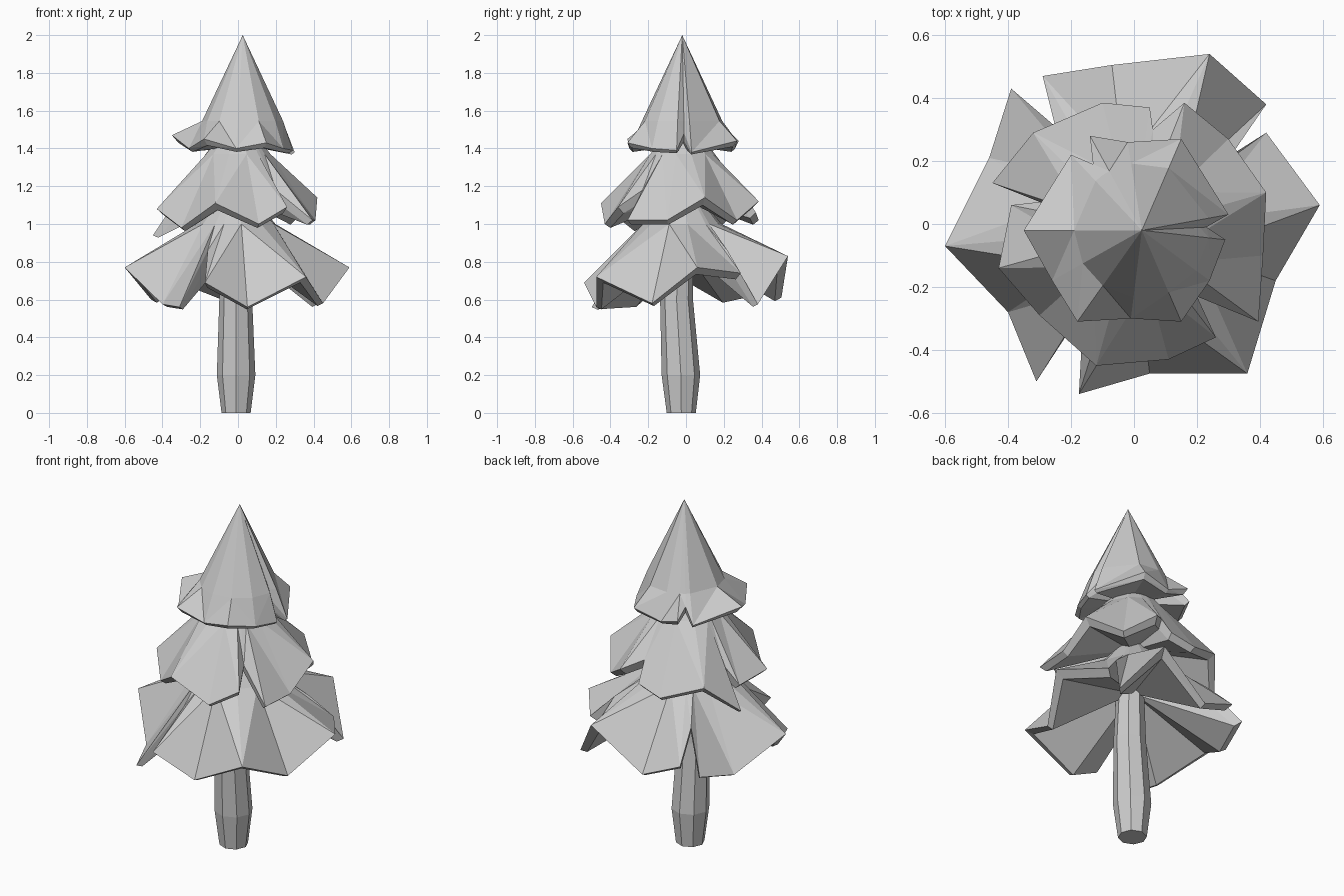
import bpy, bmesh, math

if "Cube" in bpy.data.objects:
    bpy.data.objects.remove(bpy.data.objects["Cube"])


def finish(bm, name):
    bmesh.ops.recalc_face_normals(bm, faces=bm.faces[:])
    mesh = bpy.data.meshes.new(name)
    bm.to_mesh(mesh)
    bm.free()
    obj = bpy.data.objects.new(name, mesh)
    bpy.context.collection.objects.link(obj)
    return obj


def skin(bm, rings):
    for a, b in zip(rings, rings[1:]):
        n = len(a)
        for i in range(n):
            j = (i + 1) % n
            bm.faces.new((a[i], a[j], b[j], b[i]))


def fan(bm, point, ring):
    c = bm.verts.new(point)
    for i in range(len(ring)):
        bm.faces.new((c, ring[i], ring[(i + 1) % len(ring)]))


def tier(name, apex, mid_r, mid_z, under_z, rim):
    """Jagged foliage skirt: apex, shoulder ring, rim, thin lip, hollow underside."""
    bm = bmesh.new()
    cx, cy, _ = apex
    low = min(p[2] for p in rim)
    high = max(p[2] for p in rim)
    shoulder, edge, lip = [], [], []
    for x, y, z in rim:
        dx, dy = x - cx, y - cy
        f = min(0.9, mid_r / math.hypot(dx, dy))
        t = (z - low) / (high - low)
        shoulder.append(bm.verts.new((cx + dx * f, cy + dy * f, mid_z)))
        edge.append(bm.verts.new((x, y, z)))
        # lip is thick at the raised tips and thin at the drooping points
        k = 0.94 - 0.04 * t
        lip.append(bm.verts.new((cx + dx * k, cy + dy * k, z - 0.012 - 0.035 * t)))
    skin(bm, [shoulder, edge, lip])
    fan(bm, apex, shoulder)
    fan(bm, (cx, cy, under_z), lip)
    bmesh.ops.triangulate(bm, faces=[f for f in bm.faces if len(f.verts) > 3])
    return finish(bm, name)


# Trunk: eight-sided, bulging low down
bm = bmesh.new()
rings = []
for x, y, z, r in [(-.01, -.025, 0, .077), (-.01, -.027, .2, .102),
                   (-.012, -.05, .6, .087), (0, -.03, 1.0, .07)]:
    rings.append([bm.verts.new((x + r * math.cos(math.pi * i / 4),
                                y + r * math.sin(math.pi * i / 4), z))
                  for i in range(8)])
skin(bm, rings)
bm.faces.new(rings[0])
bm.faces.new(rings[-1])
finish(bm, "trunk")

# Lower foliage
rim = [(.59, .06, .77), (.42, .29, .74), (.31, .22, .86), (.42, .38, .575),
       (.24, .54, .83), (-.07, .505, .61), (-.29, .47, .70), (-.25, .31, .86),
       (-.39, .43, .65), (-.46, .21, .60), (-.6, -.07, .77), (-.40, -.28, .575),
       (-.31, -.5, .56), (-.16, -.27, .86), (-.175, -.54, .69),
       (.05, -.475, .56), (.36, -.475, .72), (.45, -.18, .58)]
tier("lower_foliage", (-.01, -.02, 1.25), .21, 1.0, .88, rim)

# Middle foliage
rim = [(.42, .1, 1.14), (.30, .27, 1.02), (.16, .385, 1.12), (.06, .30, 1.17),
       (.05, .37, 1.06), (-.1, .385, 1.02), (-.32, .29, 1.1), (-.45, .13, .94),
       (-.30, .07, 1.14), (-.39, .06, 1.05), (-.43, -.14, 1.08),
       (-.3, -.29, .98), (-.12, -.45, 1.11), (.11, -.43, 1.0),
       (.26, -.36, 1.09), (.20, -.23, 1.18), (.395, -.31, 1.02),
       (.41, -.1, 1.02)]
tier("middle_foliage", (0, -.02, 1.6), .175, 1.37, 1.14, rim)

# Upper foliage with pointed top
rim = [(.29, -.05, 1.39), (.23, -.01, 1.48), (.30, .03, 1.38), (.15, .27, 1.44),
       (-.02, .26, 1.40), (-.14, .28, 1.44), (-.13, .19, 1.49), (-.2, .22, 1.41),
       (-.35, -.02, 1.47), (-.26, -.18, 1.40), (-.18, -.31, 1.45),
       (-.01, -.3, 1.40), (.15, -.31, 1.43), (.24, -.18, 1.40)]
tier("upper_foliage", (.025, -.02, 2.0), .215, 1.545, 1.42, rim)
